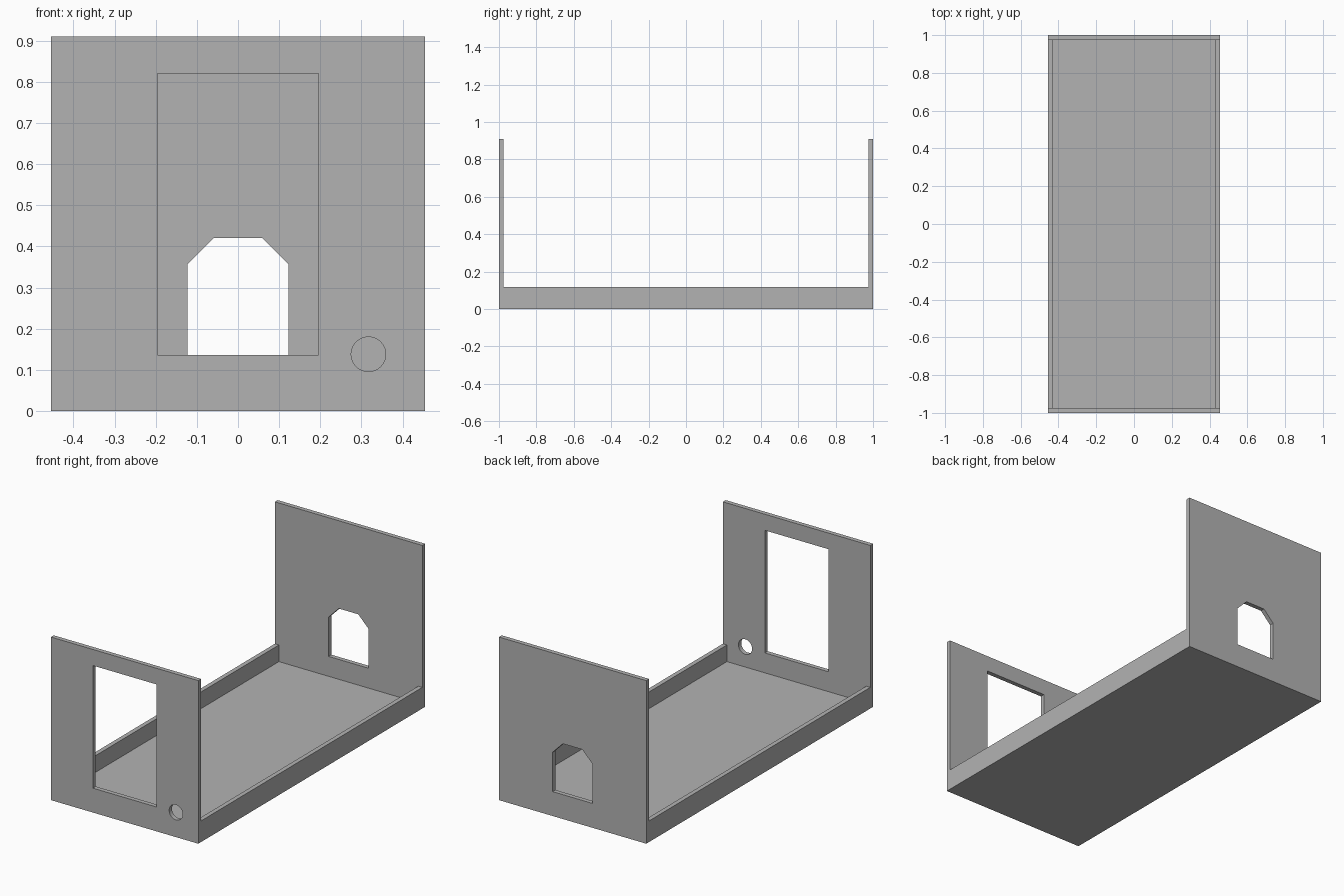
import bpy
import bmesh
import math
from mathutils import Vector

cube = bpy.data.objects.get("Cube")
if cube:
    bpy.data.objects.remove(cube, do_unlink=True)

W, L, H = 0.455, 1.0, 0.91      # half width, half length, height
T = 0.025                       # panel thickness
RAIL = 0.118                    # side rail height
SILL = 0.136                    # bottom of both openings

grey = bpy.data.materials.new("plain grey")
grey.use_nodes = True
color = (0.45, 0.45, 0.45, 1)
grey.diffuse_color = color
grey.node_tree.nodes["Principled BSDF"].inputs["Base Color"].default_value = color


def extruded_panel(name, loops, y0, y1):
    """Fill an x-z outline (further loops are holes) and extrude it along y."""
    bm = bmesh.new()
    edges = []
    for loop in loops:
        verts = [bm.verts.new((x, y0, z)) for x, z in loop]
        edges += [bm.edges.new((a, b)) for a, b in zip(verts, verts[1:] + verts[:1])]
    bmesh.ops.triangle_fill(bm, edges=edges, use_beauty=True, normal=Vector((0, -1, 0)))
    out = bmesh.ops.extrude_face_region(bm, geom=bm.faces[:], use_keep_orig=True)
    moved = [v for v in out["geom"] if isinstance(v, bmesh.types.BMVert)]
    bmesh.ops.translate(bm, verts=moved, vec=(0, y1 - y0, 0))
    bmesh.ops.recalc_face_normals(bm, faces=bm.faces[:])
    mesh = bpy.data.meshes.new(name)
    bm.to_mesh(mesh)
    bm.free()
    mesh.materials.append(grey)
    obj = bpy.data.objects.new(name, mesh)
    bpy.context.collection.objects.link(obj)
    return obj


def rectangle(half_width, z0, z1):
    return [(-half_width, z0), (half_width, z0), (half_width, z1), (-half_width, z1)]


def circle(cx, cz, r, n=48):
    return [(cx + r * math.cos(2 * math.pi * i / n),
             cz + r * math.sin(2 * math.pi * i / n)) for i in range(n)]


def mirrored(half):
    """Complete a right-hand outline with its mirror image."""
    return half + [(-x, z) for x, z in reversed(half)]


# Front wall with a tall doorway and a round port
extruded_panel("front_wall",
               [rectangle(W, 0, H), rectangle(0.196, SILL, 0.82), circle(0.317, 0.138, 0.042)],
               -L, -L + T)

# Back wall with a small arch that has cut corners
arch = mirrored([(0.123, SILL), (0.123, 0.356), (0.06, 0.42)])
extruded_panel("back_wall", [rectangle(W, 0, H), arch], L - T, L)

# Floor tray with low side rails
tray = mirrored([(W, 0), (W, RAIL), (W - T, RAIL), (W - T, T)])
extruded_panel("floor_tray", [tray], -L + T, L - T)
